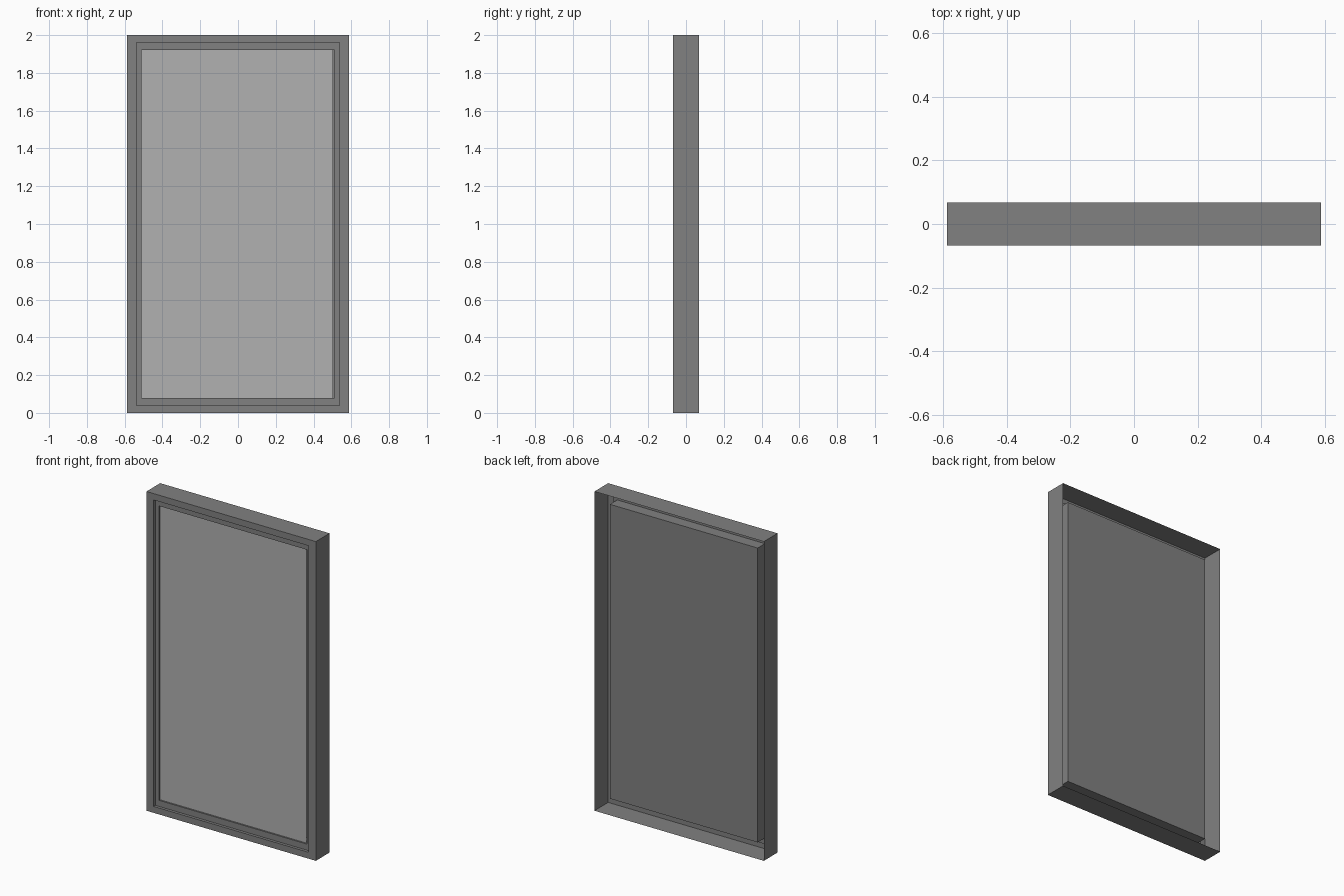
import bpy, bmesh

if "Cube" in bpy.data.objects:
    bpy.data.objects.remove(bpy.data.objects["Cube"])


def grey(name, value):
    mat = bpy.data.materials.new(name)
    mat.diffuse_color = (value, value, value, 1)
    mat.use_nodes = True
    mat.node_tree.nodes["Principled BSDF"].inputs["Base Color"].default_value = mat.diffuse_color
    return mat


def add_object(name, bm, mat):
    mesh = bpy.data.meshes.new(name)
    bm.to_mesh(mesh)
    bm.free()
    mesh.materials.append(mat)
    obj = bpy.data.objects.new(name, mesh)
    bpy.context.collection.objects.link(obj)


def rect(bm, x0, x1, z0, z1, y):
    return [bm.verts.new(c) for c in
            ((x0, y, z0), (x1, y, z0), (x1, y, z1), (x0, y, z1))]


def nested_shell(name, profile, mat, cap=False):
    """Bridge rectangles given as (half width, bottom inset, y)."""
    bm = bmesh.new()
    loops = [rect(bm, -hw, hw, inset, 2 - inset, y) for hw, inset, y in profile]
    for a, b in zip(loops, loops[1:]):
        for i in range(4):
            j = (i + 1) % 4
            bm.faces.new((a[j], a[i], b[i], b[j]))
    if cap:
        bm.faces.new(loops[-1])
    bmesh.ops.reverse_faces(bm, faces=[f for f in bm.faces])
    add_object(name, bm, mat)


dark = grey("frame_grey", 0.22)
light = grey("pane_grey", 0.44)

# Open-backed outer casing with a stepped front rim
nested_shell("window_frame", [
    (0.587, 0.0, 0.068),
    (0.587, 0.0, -0.068),
    (0.537, 0.04, -0.068),
    (0.537, 0.04, -0.050),
    (0.512, 0.078, -0.050),
], dark)

# Backing tray that projects behind the rim
nested_shell("backing_tray", [
    (0.512, 0.078, -0.050),
    (0.512, 0.078, 0.022),
], dark, cap=True)

# Lighter front pane, just behind the rim
bm = bmesh.new()
bm.faces.new(rect(bm, -0.512, 0.503, 0.078, 1.922, -0.040))
add_object("front_pane", bm, light)
